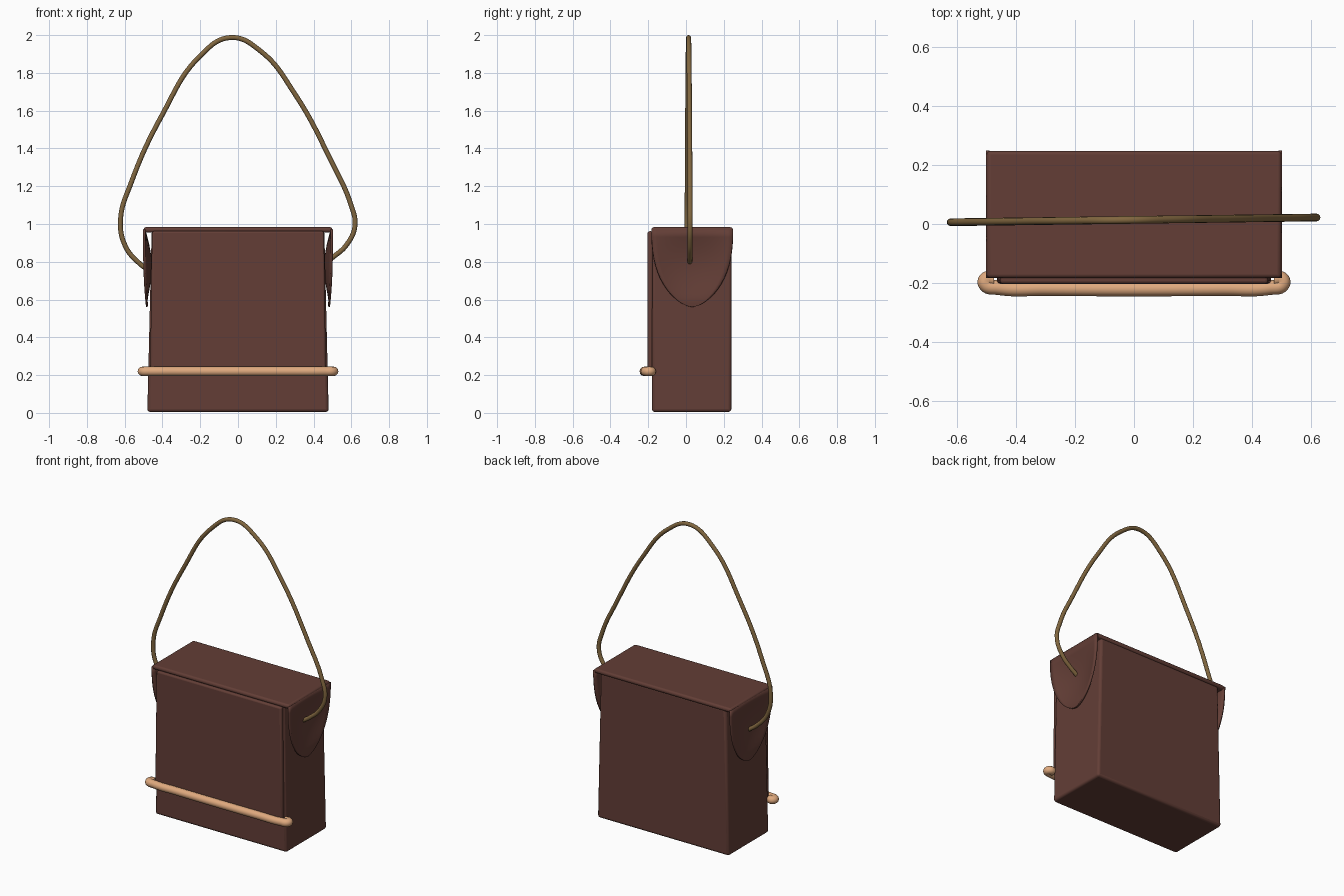
import bpy, bmesh, math

if "Cube" in bpy.data.objects:
    bpy.data.objects.remove(bpy.data.objects["Cube"])


def material(name, rgb):
    m = bpy.data.materials.new(name)
    m.diffuse_color = (*rgb, 1)
    m.use_nodes = True
    m.node_tree.nodes["Principled BSDF"].inputs["Base Color"].default_value = m.diffuse_color
    return m


LEATHER = material("dark brown leather", (0.125, 0.048, 0.037))
CORD = material("olive brown cord", (0.22, 0.135, 0.05))
WOOD = material("light tan wood", (0.74, 0.40, 0.21))


def finish(ob, mat, angle=40):
    ob.data.materials.append(mat)
    bpy.ops.object.select_all(action='DESELECT')
    bpy.context.view_layer.objects.active = ob
    ob.select_set(True)
    if ob.type == 'CURVE':
        bpy.ops.object.convert(target='MESH')
    bpy.ops.object.shade_smooth_by_angle(angle=math.radians(angle))
    return bpy.context.object


def add_mesh(name, bm):
    me = bpy.data.meshes.new(name)
    bm.to_mesh(me)
    bm.free()
    ob = bpy.data.objects.new(name, me)
    bpy.context.collection.objects.link(ob)
    return ob


def box(name, lo, hi, bevel, top_half=None):
    """Bevelled box; top_half gives a different half width at the top."""
    bm = bmesh.new()
    bmesh.ops.create_cube(bm, size=1)
    for v in bm.verts:
        top = v.co.z > 0
        for i in range(3):
            v.co[i] = hi[i] if v.co[i] > 0 else lo[i]
        if top and top_half:
            v.co.x = math.copysign(top_half, v.co.x)
    ob = add_mesh(name, bm)
    mod = ob.modifiers.new("soft edges", 'BEVEL')
    mod.width, mod.segments = bevel, 3
    return finish(ob, LEATHER)


def tube(name, points, radius, mat):
    cu = bpy.data.curves.new(name, 'CURVE')
    cu.dimensions = '3D'
    cu.bevel_depth, cu.bevel_resolution = radius, 4
    cu.resolution_u, cu.use_fill_caps = 10, True
    sp = cu.splines.new('BEZIER')
    sp.bezier_points.add(len(points) - 1)
    for bp, p in zip(sp.bezier_points, points):
        bp.co = p
        bp.handle_left_type = bp.handle_right_type = 'AUTO'
    ob = bpy.data.objects.new(name, cu)
    bpy.context.collection.objects.link(ob)
    return finish(ob, mat, 60)


# bag body, lid and front flap
box("bag_body", (-0.48, -0.18, 0.005), (0.48, 0.24, 0.965), 0.015, 0.457)
box("lid", (-0.5, -0.183, 0.955), (0.5, 0.248, 0.983), 0.012)
box("front_flap", (-0.465, -0.203, 0.215), (0.465, -0.176, 0.962), 0.01, 0.455)


# rounded side tongues hanging from the lid, dented around the cord
def side_tongue(name, s):
    bm = bmesh.new()
    rows, cols, grid = 16, 16, []
    for i in range(rows + 1):
        t = math.sin(i / rows * math.pi / 2)
        half = 0.212 * max(1 - t ** 2.4, 0.0) ** 0.62 + 0.004
        row = []
        for j in range(cols + 1):
            u = j / cols * 2 - 1
            y = 0.033 + half * u
            z = 0.972 - 0.41 * t
            dent = 0.033 * math.sin(math.pi * min(t * 1.1, 1)) * (1 - u * u)
            x = 0.497 - 0.016 * t ** 3 - dent
            row.append(bm.verts.new((s * x, y, z)))
        grid.append(row)
    for i in range(rows):
        for j in range(cols):
            q = (grid[i][j], grid[i + 1][j], grid[i + 1][j + 1], grid[i][j + 1])
            bm.faces.new(q if s > 0 else q[::-1])
    bmesh.ops.recalc_face_normals(bm, faces=bm.faces)
    ob = add_mesh(name, bm)
    mod = ob.modifiers.new("thickness", 'SOLIDIFY')
    mod.thickness, mod.offset = 0.012, 0
    return finish(ob, LEATHER)


side_tongue("right_side_tongue", 1)
side_tongue("left_side_tongue", -1)

# carrying cord
path = [(-0.45, 0.74), (-0.52, 0.79), (-0.595, 0.88), (-0.622, 1.02),
        (-0.565, 1.22), (-0.4, 1.58), (-0.2, 1.89), (-0.04, 1.987),
        (0.12, 1.915), (0.3, 1.69), (0.5, 1.32), (0.595, 1.11),
        (0.619, 0.99), (0.575, 0.89), (0.51, 0.83), (0.45, 0.79)]
tube("carrying_cord", [(x, 0.014 + 0.013 * x, z) for x, z in path], 0.013, CORD)

# wooden bar across the front with ends curling back
half_bar = [(0.475, -0.188), (0.5, -0.186), (0.505, -0.203), (0.46, -0.216), (0.3, -0.219)]
bar = [(-x, y, 0.22) for x, y in half_bar] + [(x, y, 0.22) for x, y in half_bar[::-1]]
tube("front_bar", bar, 0.025, WOOD)
